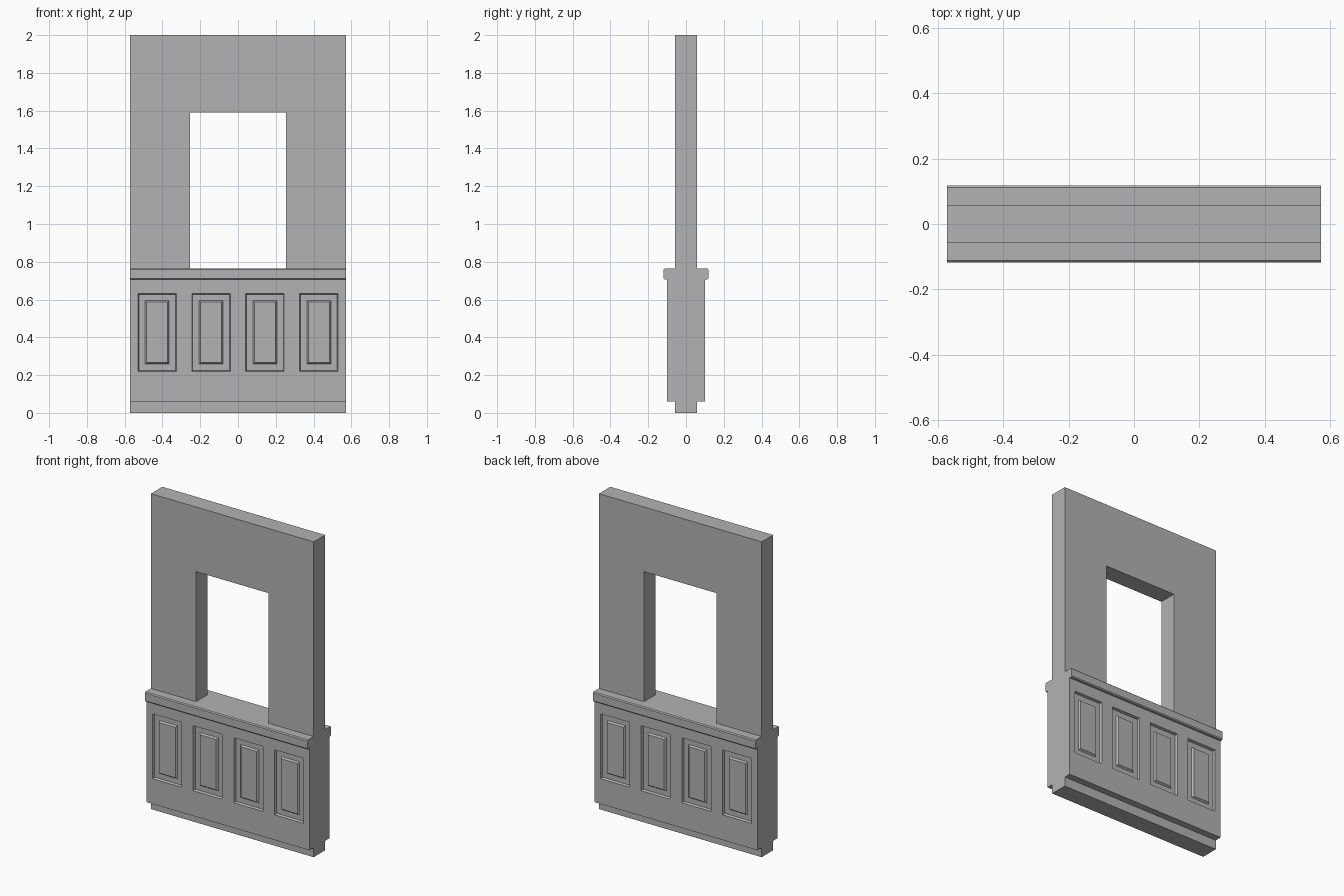
import bpy
import bmesh
from mathutils import Vector

old = bpy.data.objects.get("Cube")
if old:
    bpy.data.objects.remove(old)

HALF_W = 0.571      # half the width of the wall section
CORE = 0.057        # half thickness of the plain wall
BODY = 0.10         # half thickness of the wainscot
CAP = 0.118         # half thickness of the cap rail
PLINTH_TOP, RAIL_Z, SILL_Z = 0.06, 0.705, 0.765

grey = bpy.data.materials.new("plaster_grey")
grey.use_nodes = True
COLOUR = (0.45, 0.45, 0.45, 1)
grey.diffuse_color = COLOUR
grey.node_tree.nodes["Principled BSDF"].inputs["Base Color"].default_value = COLOUR


def finish(bm, name):
    bmesh.ops.recalc_face_normals(bm, faces=bm.faces)
    mesh = bpy.data.meshes.new(name)
    bm.to_mesh(mesh)
    bm.free()
    mesh.materials.append(grey)
    obj = bpy.data.objects.new(name, mesh)
    bpy.context.collection.objects.link(obj)
    return obj


def prism(points, direction):
    """Extrude a closed outline along a vector."""
    bm = bmesh.new()
    face = bm.faces.new([bm.verts.new(p) for p in points])
    new = bmesh.ops.extrude_face_region(bm, geom=[face])["geom"]
    verts = [v for v in new if isinstance(v, bmesh.types.BMVert)]
    bmesh.ops.translate(bm, verts=verts, vec=direction)
    bmesh.ops.recalc_face_normals(bm, faces=bm.faces)
    return bm


def long_bar(half_y, z0, z1, chamfer=0):
    """Full-width bar, with optional chamfers on its long edges."""
    c = chamfer
    if c:
        side = [(half_y - c, z0), (half_y, z0 + c), (half_y, z1 - c), (half_y - c, z1)]
    else:
        side = [(half_y, z0), (half_y, z1)]
    outline = side + [(-y, z) for y, z in reversed(side)]
    return prism([(-HALF_W, y, z) for y, z in outline], (2 * HALF_W, 0, 0))


# Upper wall with the window opening
win, head = 0.255, 1.59
arch = [(-HALF_W, SILL_Z), (-HALF_W, 2), (HALF_W, 2), (HALF_W, SILL_Z),
        (win, SILL_Z), (win, head), (-win, head), (-win, SILL_Z)]
finish(prism([(x, -CORE, z) for x, z in arch], (0, 2 * CORE, 0)), "upper_wall")

# Recessed plinth
finish(long_bar(CORE, 0, PLINTH_TOP), "plinth")

# Cap rail, which also forms the window sill
finish(long_bar(CAP, RAIL_Z, SILL_Z, 0.006), "cap_rail")

# Wainscot with four raised-field panels on each side
PANEL_W, PANEL_Z0, PANEL_Z1 = 0.204, 0.22, 0.632
pitch = 2 * HALF_W / 4
centres = [(i - 1.5) * pitch for i in range(4)]
bm = long_bar(BODY, PLINTH_TOP, RAIL_Z)
cuts = [((0, 0, z), (0, 0, 1)) for z in (PANEL_Z0, PANEL_Z1)]
cuts += [((c + s * PANEL_W / 2, 0, 0), (1, 0, 0)) for c in centres for s in (-1, 1)]
for co, no in cuts:
    bmesh.ops.bisect_plane(bm, geom=bm.verts[:] + bm.edges[:] + bm.faces[:],
                           plane_co=Vector(co), plane_no=Vector(no))


def is_panel(face):
    mid = face.calc_center_median()
    return (abs(face.normal.y) > 0.9 and PANEL_Z0 < mid.z < PANEL_Z1
            and any(abs(mid.x - c) < PANEL_W / 4 for c in centres))


bm.normal_update()
panels = [f for f in bm.faces if is_panel(f)]
# Sunk edge, flat border, then the raised field
for thickness, depth in ((0.005, -0.015), (0.033, 0), (0.008, 0.011)):
    bmesh.ops.inset_individual(bm, faces=panels, thickness=thickness,
                               depth=depth, use_even_offset=True)
finish(bm, "wainscot")
